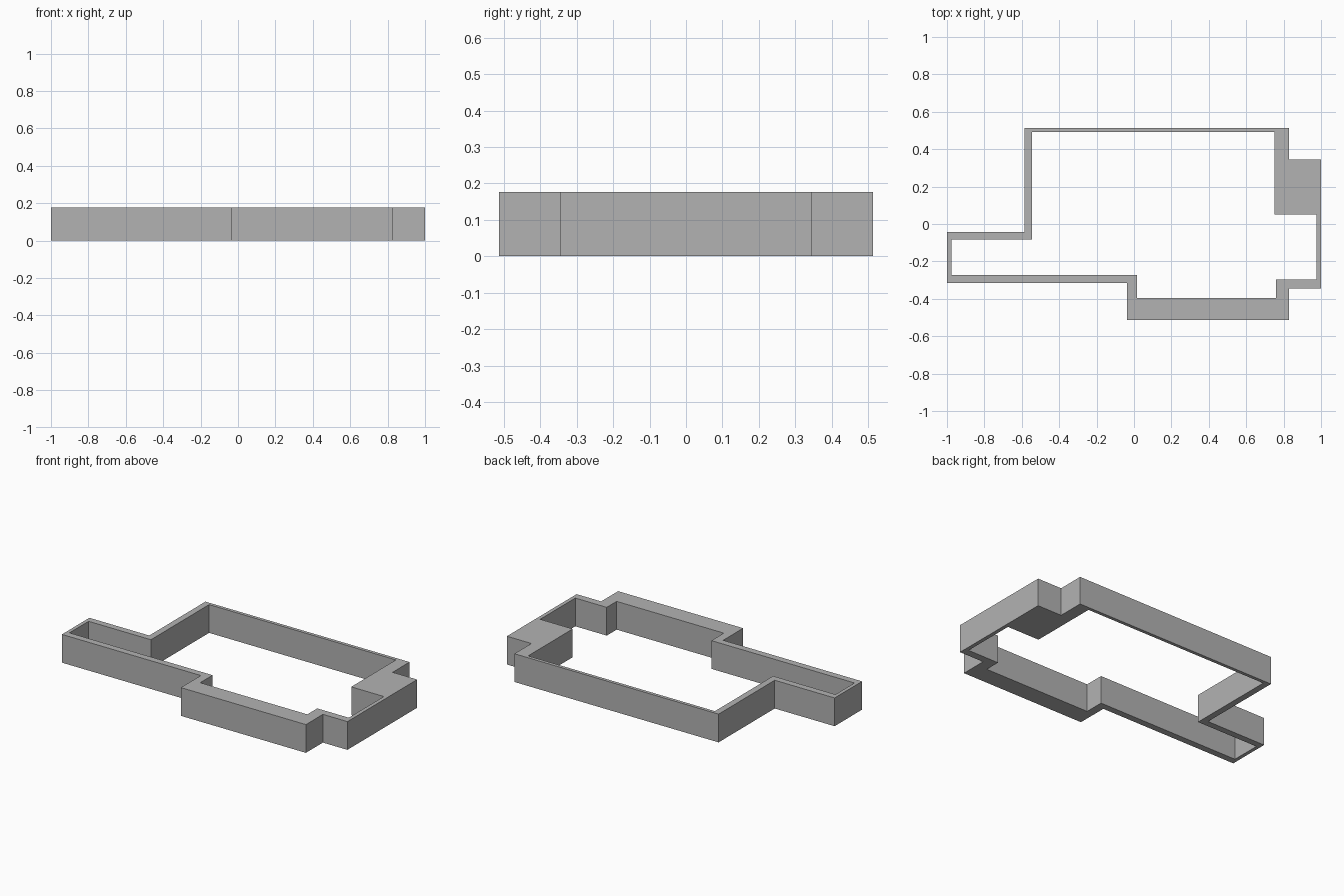
import bpy
import bmesh

HEIGHT = 0.177

cube = bpy.data.objects.get("Cube")
if cube:
    bpy.data.objects.remove(cube, do_unlink=True)

# Plan outlines, clockwise, with matching corners
outer = [(-.585, .513), (.83, .513), (.83, .345), (1, .345), (1, -.345), (.83, -.345),
         (.83, -.513), (-.037, -.513), (-.037, -.315), (-1, -.315), (-1, -.043), (-.585, -.043)]
inner = [(-.545, .492), (.75, .492), (.75, .05), (.976, .05), (.976, -.298), (.758, -.298),
         (.758, -.396), (.015, -.396), (.015, -.273), (-.977, -.273), (-.977, -.084), (-.545, -.084)]

# Plain grey wall material
grey = bpy.data.materials.new("wall grey")
grey.use_nodes = True
colour = (0.45, 0.45, 0.45, 1)
grey.diffuse_color = colour
grey.node_tree.nodes["Principled BSDF"].inputs["Base Color"].default_value = colour

# Wall ring: flat mitred strips between the outlines, extruded upward
bm = bmesh.new()
out_verts = [bm.verts.new((x, y, 0)) for x, y in outer]
in_verts = [bm.verts.new((x, y, 0)) for x, y in inner]
for i in range(len(outer)):
    j = (i + 1) % len(outer)
    bm.faces.new((out_verts[i], out_verts[j], in_verts[j], in_verts[i]))
result = bmesh.ops.extrude_face_region(bm, geom=bm.faces[:], use_keep_orig=True)
top = [g for g in result["geom"] if isinstance(g, bmesh.types.BMVert)]
bmesh.ops.translate(bm, verts=top, vec=(0, 0, HEIGHT))
bmesh.ops.recalc_face_normals(bm, faces=bm.faces[:])

mesh = bpy.data.meshes.new("perimeter_wall")
bm.to_mesh(mesh)
bm.free()
mesh.materials.append(grey)
wall = bpy.data.objects.new("perimeter_wall", mesh)
bpy.context.collection.objects.link(wall)
